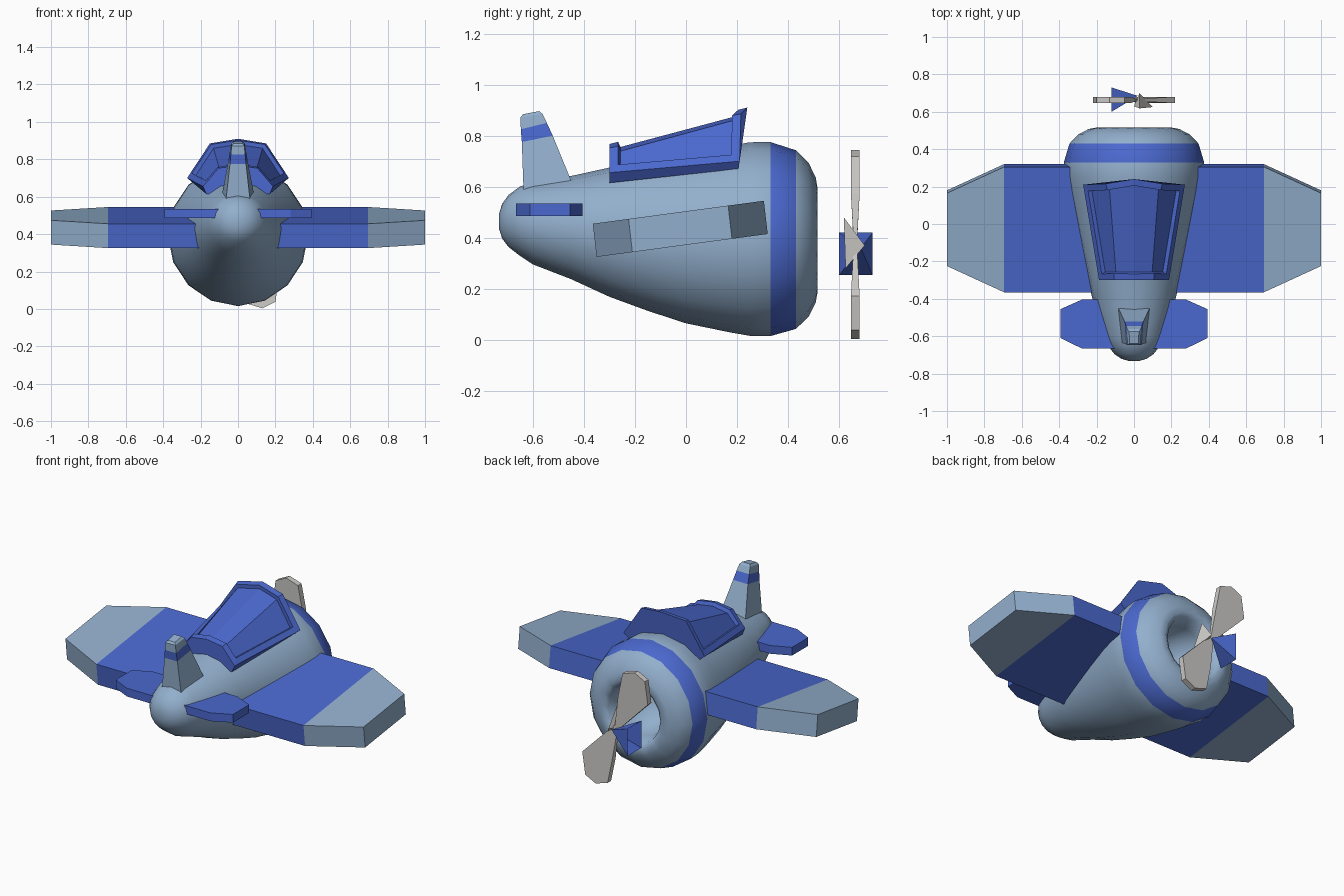
import bpy, bmesh, math
from mathutils import Vector

cube = bpy.data.objects.get("Cube")
if cube:
    bpy.data.objects.remove(cube, do_unlink=True)


def material(name, rgb):
    m = bpy.data.materials.new(name)
    m.use_nodes = True
    m.diffuse_color = (*rgb, 1)
    m.node_tree.nodes["Principled BSDF"].inputs["Base Color"].default_value = (*rgb, 1)
    return m


PALE = material("pale blue", (0.29, 0.43, 0.61))
BLUE = material("royal blue", (0.07, 0.14, 0.62))
GREY = material("light grey", (0.60, 0.59, 0.57))


def finish(name, bm, mats, rule=None, smooth=False):
    """Turn a bmesh into an object, painting faces by a rule on their centre."""
    bmesh.ops.recalc_face_normals(bm, faces=bm.faces)
    for f in bm.faces:
        f.smooth = smooth
        if rule:
            f.material_index = rule(f.calc_center_median())
    me = bpy.data.meshes.new(name)
    bm.to_mesh(me)
    bm.free()
    for m in mats:
        me.materials.append(m)
    ob = bpy.data.objects.new(name, me)
    bpy.context.collection.objects.link(ob)
    return ob


def loft(sections, caps=True):
    """Skin a row of closed cross-sections with equal point counts."""
    bm = bmesh.new()
    rings = [[bm.verts.new(p) for p in s] for s in sections]
    n = len(rings[0])
    for a, b in zip(rings, rings[1:]):
        for i in range(n):
            j = (i + 1) % n
            bm.faces.new((a[i], a[j], b[j], b[i]))
    if caps:
        bm.faces.new(rings[0])
        bm.faces.new(rings[-1])
    return bm


# Fuselage: rings of (y, centre z, half width, half height), ending in the intake
rings = [(-0.732, 0.465, 0.03, 0.03), (-0.72, 0.465, 0.068, 0.068),
         (-0.695, 0.466, 0.105, 0.102), (-0.65, 0.465, 0.14, 0.136),
         (-0.60, 0.456, 0.16, 0.16), (-0.45, 0.440, 0.21, 0.202),
         (-0.30, 0.422, 0.247, 0.253), (-0.15, 0.409, 0.283, 0.295),
         (0.0, 0.397, 0.318, 0.332), (0.17, 0.395, 0.355, 0.365),
         (0.25, 0.395, 0.369, 0.379), (0.33, 0.395, 0.375, 0.38),
         (0.43, 0.393, 0.345, 0.35), (0.48, 0.392, 0.297, 0.302),
         (0.508, 0.391, 0.242, 0.245), (0.515, 0.391, 0.205, 0.205),
         (0.495, 0.391, 0.175, 0.175), (0.42, 0.391, 0.158, 0.158),
         (0.22, 0.391, 0.14, 0.14)]
N = 16
sections = [[(rx * math.sin(2 * math.pi * i / N), y, cz + rz * math.cos(2 * math.pi * i / N))
             for i in range(N)] for y, cz, rx, rz in rings]
finish("fuselage", loft(sections), [PALE, BLUE],
       lambda c: int(0.33 < c.y < 0.43 and math.hypot(c.x, c.z - 0.393) > 0.25), True)


# Wings: tilted slabs with tapered pale tips
def wing_section(x, rear, front):
    z = lambda y: 0.372 + 0.134 * y
    return [(x, rear, z(rear)), (x, front, z(front)),
            (x, front - 0.015, z(front) + 0.13), (x, rear - 0.015, z(rear) + 0.13)]


def tail_section(x, rear, front):
    return [(x, rear, 0.485), (x, front, 0.485), (x, front, 0.535), (x, rear, 0.535)]


for side, s in (("left", 1), ("right", -1)):
    finish(side + "_wing", loft([wing_section(s * x, a, b) for x, a, b in
                                 ((0.18, -0.35, 0.32), (0.695, -0.35, 0.32), (1.0, -0.21, 0.18))]),
           [BLUE, PALE], lambda c: int(abs(c.x) > 0.7))
    finish(side + "_tailplane", loft([tail_section(s * x, a, b) for x, a, b in
                                      ((0.06, -0.665, -0.405), (0.28, -0.665, -0.405),
                                       (0.393, -0.61, -0.455))]), [BLUE])

# Tail fin: levels of (rear y, rear z, front y, front z, rear and front half widths)
fin_levels = [(-0.635, 0.55, -0.44, 0.60, 0.068, 0.088), (-0.643, 0.775, -0.522, 0.80, 0.043, 0.05),
              (-0.647, 0.825, -0.545, 0.85, 0.038, 0.042), (-0.648, 0.872, -0.562, 0.885, 0.034, 0.036),
              (-0.638, 0.884, -0.575, 0.896, 0.024, 0.026)]
finish("tail_fin", loft([[(-wr, yr, zr), (wr, yr, zr), (wf, yf, zf), (-wf, yf, zf)]
                         for yr, zr, yf, zf, wr, wf in fin_levels]),
       [PALE, BLUE], lambda c: int(0.785 < c.z < 0.84))


# Canopy: arched frame with sunken panels
def arch(points):
    return [(-x, y, z) for x, y, z in points] + [(x, y, z) for x, y, z in reversed(points) if x > 0]


rear = arch([(0.17, -0.30, 0.615), (0.187, -0.30, 0.655), (0.105, -0.30, 0.752), (0, -0.30, 0.767)])
front = arch([(0.235, 0.205, 0.67), (0.272, 0.21, 0.70), (0.15, 0.215, 0.885), (0, 0.24, 0.91)])
bm = loft([rear, front])
bm.normal_update()
bmesh.ops.recalc_face_normals(bm, faces=bm.faces)
panels = [f for f in bm.faces if len(f.verts) == 4 and f.normal.z > 0.1]
bmesh.ops.inset_region(bm, faces=panels, thickness=0.035, depth=0.0, use_even_offset=True)
bmesh.ops.inset_region(bm, faces=panels, thickness=0.004, depth=-0.022, use_even_offset=True)
finish("canopy", bm, [BLUE])

# Propeller: two broad blades, thin at the root, half a turn apart
C = Vector((0, 0.663, 0.373))
outline = [(-0.01, 0.0, 0.006), (0.012, 0.012, 0.006), (0.22, -0.20, 0.017), (0.20, -0.335, 0.017),
           (0.13, -0.37, 0.017), (0.05, -0.345, 0.017), (0.02, -0.20, 0.017)]
for name, s in (("lower_blade", 1), ("upper_blade", -1)):
    layers = [[C + Vector((s * x, d * t, s * z)) for x, z, t in outline] for d in (-1, 1)]
    finish(name, loft(layers), [GREY])

# Spinner: sideways open pyramid, with a small grey wedge beside it
bm = bmesh.new()
base = [bm.verts.new((-0.12, y, z)) for y, z in ((0.6, 0.255), (0.73, 0.255), (0.73, 0.42), (0.6, 0.42))]
tip = bm.verts.new((0.02, 0.685, 0.36))
for i in range(4):
    bm.faces.new((base[i], base[(i + 1) % 4], tip))
finish("spinner", bm, [BLUE])

bm = bmesh.new()
w = [bm.verts.new(p) for p in ((0.10, 0.625, 0.28), (0.03, 0.618, 0.48), (0.03, 0.70, 0.37), (0.0, 0.63, 0.36))]
for t in ((0, 1, 2), (0, 1, 3), (1, 2, 3), (0, 2, 3)):
    bm.faces.new([w[i] for i in t])
finish("propeller_wedge", bm, [GREY])
